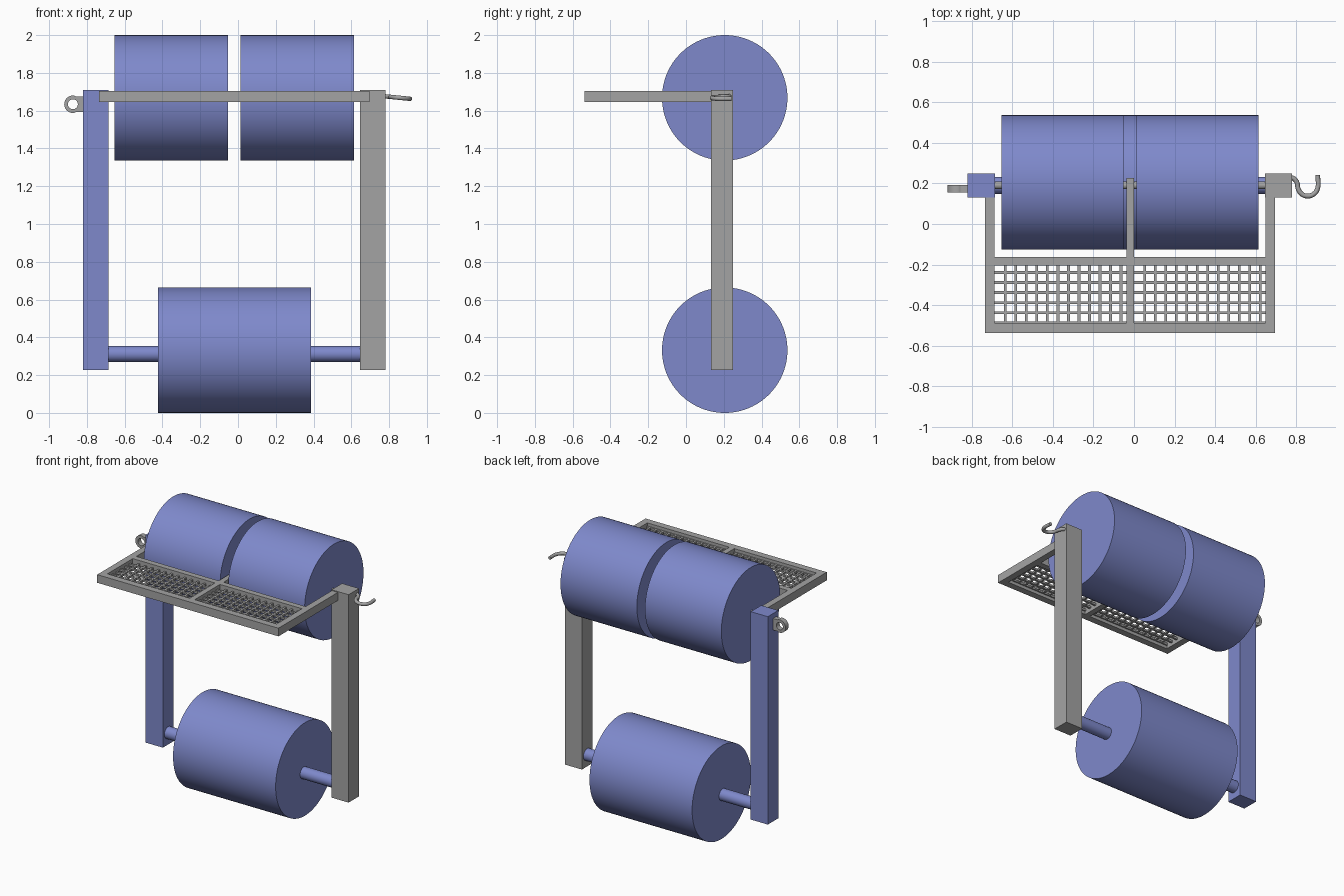
import bpy, bmesh, math
from mathutils import Vector

if "Cube" in bpy.data.objects:
    bpy.data.objects.remove(bpy.data.objects["Cube"])


def material(name, col):
    m = bpy.data.materials.new(name)
    m.diffuse_color = (*col, 1)
    m.use_nodes = True
    m.node_tree.nodes["Principled BSDF"].inputs["Base Color"].default_value = m.diffuse_color
    return m


blue = material("blue", (0.21, 0.25, 0.60))
grey = material("grey", (0.37, 0.37, 0.37))


def finish(name, bm, mat=grey, smooth=False):
    bmesh.ops.recalc_face_normals(bm, faces=bm.faces)
    me = bpy.data.meshes.new(name)
    bm.to_mesh(me)
    bm.free()
    ob = bpy.data.objects.new(name, me)
    bpy.context.collection.objects.link(ob)
    me.materials.append(mat)
    if smooth:
        bpy.context.view_layer.objects.active = ob
        ob.select_set(True)
        bpy.ops.object.shade_smooth_by_angle(angle=math.radians(35))
        ob.select_set(False)
    return ob


def add_box(bm, x0, x1, y0, y1, z0, z1):
    lo, hi = Vector((x0, y0, z0)), Vector((x1, y1, z1))
    for v in bmesh.ops.create_cube(bm, size=1)["verts"]:
        v.co = (lo + hi) / 2 + v.co * (hi - lo)


def boxes(name, items, mat=grey):
    bm = bmesh.new()
    for b in items:
        add_box(bm, *b)
    return finish(name, bm, mat)


def cylinder_x(name, x0, x1, y, z, r, mat=grey, n=96):
    bm = bmesh.new()
    bmesh.ops.create_cone(bm, cap_ends=True, segments=n, radius1=r, radius2=r, depth=x1 - x0)
    for v in bm.verts:
        v.co = Vector(((x0 + x1) / 2 + v.co.z, y + v.co.x, z + v.co.y))
    return finish(name, bm, mat, True)


# rollers and their axles
R, RY, AY = 0.332, 0.205, 0.191
cylinder_x("upper_roller_left", -0.655, -0.052, RY, 1.668, R, blue)
cylinder_x("upper_roller_right", 0.012, 0.615, RY, 1.668, R, blue)
cylinder_x("lower_roller", -0.424, 0.386, RY, R, R, blue)
cylinder_x("upper_axle", -0.70, 0.655, AY, 1.672, 0.019, grey, 32)
cylinder_x("lower_axle", -0.70, 0.655, AY, 0.312, 0.042, blue, 32)

# side posts
boxes("left_post", [(-0.821, -0.686, 0.132, 0.25, 0.226, 1.71)], blue)
boxes("right_post", [(0.647, 0.781, 0.132, 0.25, 0.226, 1.71)])

# footrest frame
Z0, Z1 = 1.646, 1.704
boxes("footrest_frame", [
    (-0.735, 0.696, -0.538, -0.49, Z0, Z1),
    (-0.735, -0.688, -0.49, 0.14, Z0, Z1),
    (0.649, 0.696, -0.49, 0.14, Z0, Z1),
    (-0.688, 0.649, -0.205, -0.164, Z0, Z1),
    (-0.038, 0.001, -0.49, 0.228, Z0, Z1),
])

# wire mesh in the two footrest panels
wires = []
for a, b in ((-0.688, -0.038), (0.001, 0.649)):
    for i in range(1, 13):
        x = a + (b - a) * i / 12.5
        wires.append((x - 0.007, x + 0.007, -0.49, -0.205, 1.668, 1.682))
    for j in range(6):
        y = -0.24 - j * 0.0495
        wires.append((a, b, y - 0.007, y + 0.007, 1.668, 1.682))
boxes("footrest_mesh", wires)

# eye plate on the left post
bm = bmesh.new()
cx, cz, N = -0.874, 1.634, 48
rings = []
for y in (0.156, 0.192):
    for kind in ("outer", "inner"):
        ring = []
        for i in range(N):
            t = 2 * math.pi * i / N
            c, s = math.cos(t), math.sin(t)
            k = 0.046
            if kind == "inner":
                k = 0.026
            elif c > 0.35:
                k = min(0.056 / c, 0.041 / max(abs(s), 1e-6))
            ring.append(bm.verts.new((cx + k * c, y, cz + k * s)))
        rings.append(ring)
for a, b in ((0, 1), (2, 3), (0, 2), (1, 3)):
    for i in range(N):
        j = (i + 1) % N
        bm.faces.new((rings[a][i], rings[a][j], rings[b][j], rings[b][i]))
finish("eye_plate", bm, grey, True)

# bent hook on the right post
path = [(0.756, 0.232), (0.786, 0.226), (0.804, 0.206), (0.81, 0.176), (0.826, 0.15),
        (0.855, 0.138), (0.886, 0.147), (0.906, 0.174), (0.907, 0.242)]
cu = bpy.data.curves.new("hook", "CURVE")
cu.dimensions = "3D"
cu.bevel_depth = 0.012
cu.bevel_resolution = 3
cu.resolution_u = 6
cu.use_fill_caps = True
cu.materials.append(grey)
sp = cu.splines.new("BEZIER")
sp.bezier_points.add(len(path) - 1)
for bp, (x, y) in zip(sp.bezier_points, path):
    bp.co = (x, y, 1.676 - (x - 0.777) * 0.1)
    bp.handle_left_type = bp.handle_right_type = "AUTO"
bpy.context.collection.objects.link(bpy.data.objects.new("hook", cu))
